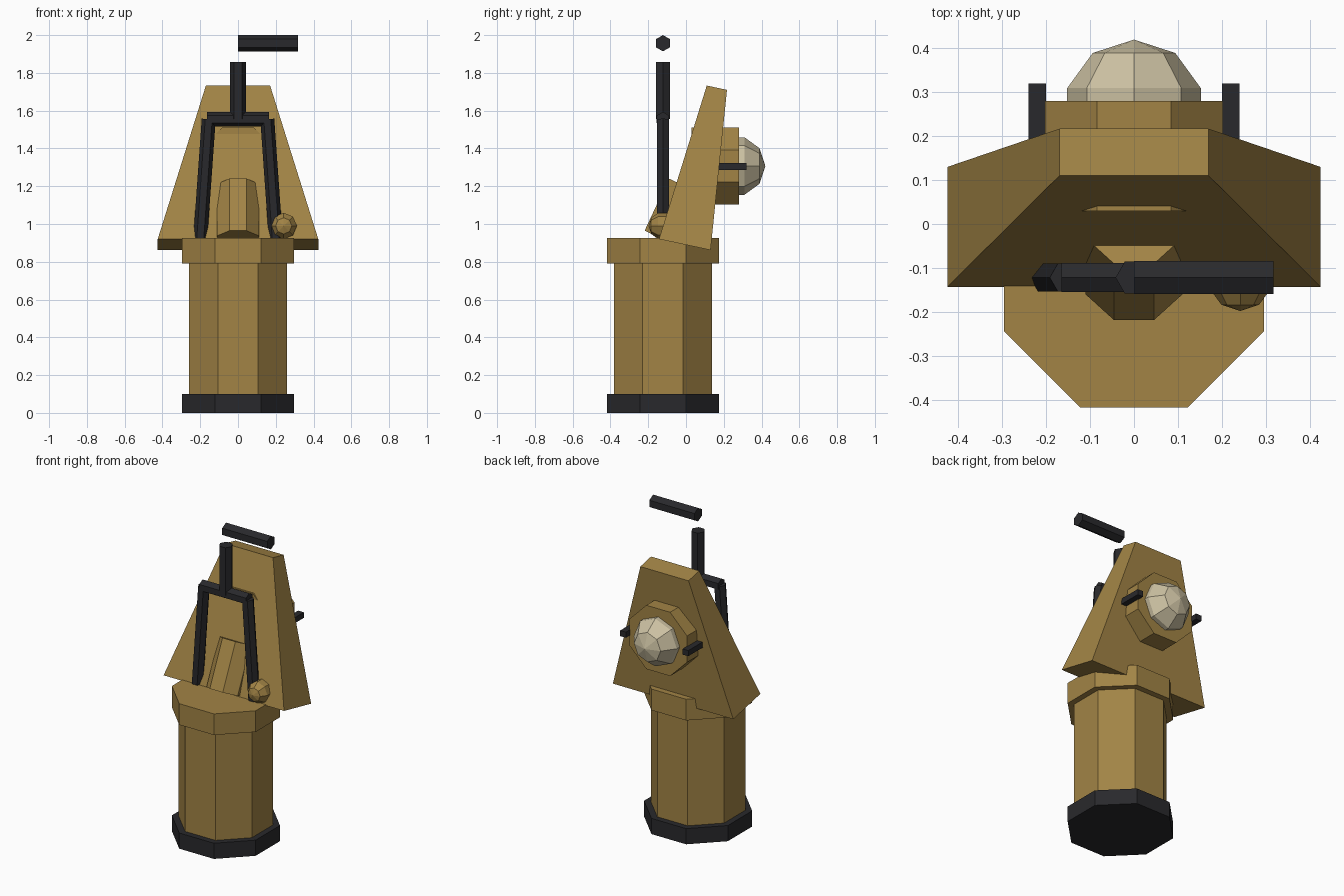
import bpy, bmesh, math
from mathutils import Vector, Matrix

if "Cube" in bpy.data.objects:
    bpy.data.objects.remove(bpy.data.objects["Cube"])


def material(name, rgb):
    m = bpy.data.materials.new(name)
    m.diffuse_color = (*rgb, 1)
    m.use_nodes = True
    m.node_tree.nodes["Principled BSDF"].inputs["Base Color"].default_value = m.diffuse_color
    return m


BRASS = material("brass", (0.36, 0.23, 0.06))
BLACK = material("black", (0.022, 0.022, 0.025))
GLASS = material("glass", (0.60, 0.53, 0.36))
X, Y = Vector((1, 0, 0)), Vector((0, 1, 0))


def finish(name, bm, mat):
    bmesh.ops.recalc_face_normals(bm, faces=bm.faces)
    me = bpy.data.meshes.new(name)
    bm.to_mesh(me)
    bm.free()
    me.materials.append(mat)
    ob = bpy.data.objects.new(name, me)
    bpy.context.collection.objects.link(ob)
    return ob


def loft(name, a, b, mat):
    """Solid between two matching end loops."""
    bm = bmesh.new()
    va, vb = [bm.verts.new(p) for p in a], [bm.verts.new(p) for p in b]
    n = len(va)
    for i in range(n):
        j = (i + 1) % n
        bm.faces.new((va[i], va[j], vb[j], vb[i]))
    bm.faces.new(va)
    bm.faces.new(vb)
    return finish(name, bm, mat)


def prism(name, sides, radius, p0, p1, flat, mat):
    """Regular prism from p0 to p1 with one side facing the direction flat."""
    p0, p1 = Vector(p0), Vector(p1)
    w = (p1 - p0).normalized()
    u = (flat - w * flat.dot(w)).normalized()
    v = w.cross(u)
    ring = []
    for k in range(sides):
        t = (k + 0.5) * math.tau / sides
        ring.append(radius * (math.cos(t) * u + math.sin(t) * v))
    return loft(name, [p0 + r for r in ring], [p1 + r for r in ring], mat)


def ball(name, radius, centre, mat):
    """Low-poly ball with its poles along y."""
    bm = bmesh.new()
    bmesh.ops.create_uvsphere(
        bm, u_segments=8, v_segments=5, radius=radius,
        matrix=Matrix.Translation(centre) @ Matrix.Rotation(-math.pi / 2, 4, 'X'))
    return finish(name, bm, mat)


def box(name, lo, hi, mat):
    ends = [[(x, y, z) for x, z in ((lo[0], lo[2]), (hi[0], lo[2]), (hi[0], hi[2]), (lo[0], hi[2]))]
            for y in (lo[1], hi[1])]
    return loft(name, *ends, mat)


CY = -0.122  # centre line of the pedestal and yoke

# Pedestal
for name, r, z0, z1, mat in (("pedestal_foot", 0.32, 0, 0.10, BLACK),
                             ("pedestal_column", 0.28, 0.10, 0.79, BRASS),
                             ("pedestal_collar", 0.32, 0.79, 0.925, BRASS)):
    prism(name, 8, r, (0, CY, z0), (0, CY, z1), X, mat)

# Tapered, leaning shield: bottom loop and top loop
loft("shield",
     [(-0.425, -0.143, 0.92), (0.425, -0.143, 0.92), (0.425, 0.13, 0.862), (-0.425, 0.13, 0.862)],
     [(-0.17, 0.11, 1.733), (0.17, 0.11, 1.733), (0.17, 0.217, 1.71), (-0.17, 0.217, 1.71)],
     BRASS)

# Lamp housing and lens on the back
prism("lamp_housing", 8, 0.22, (0, 0.03, 1.307), (0, 0.28, 1.307), X, BRASS)
ball("lamp_lens", 0.16, (0, 0.26, 1.307), GLASS)

# Leaning block on the front of the shield
tilt = math.radians(25)
axis = Vector((0, math.sin(tilt), math.cos(tilt))) * 0.152
mid = Vector((0, -0.055, 1.056))
prism("front_block", 8, 0.119, mid - axis, mid + axis, X, BRASS)

# Side pins and yoke arms
for s, side in ((-1, "left"), (1, "right")):
    box("pin_" + side, (s * 0.22 - 0.02, 0.12, 1.287), (s * 0.22 + 0.02, 0.32, 1.323), BLACK)
    prism("yoke_arm_" + side, 6, 0.037, (s * 0.20, CY, 0.92), (s * 0.155, CY, 1.555), Y, BLACK)

# Yoke crossbar, post and offset grip
prism("yoke_crossbar", 6, 0.038, (-0.165, CY, 1.555), (0.165, CY, 1.555), Y, BLACK)
prism("yoke_post", 6, 0.042, (0, CY, 1.555), (0, CY, 1.858), Y, BLACK)
prism("grip", 6, 0.043, (0, CY, 1.957), (0.318, CY, 1.957), Y, BLACK)

# Small knob on the collar
ball("knob", 0.073, (0.242, -0.125, 0.99), BRASS)
